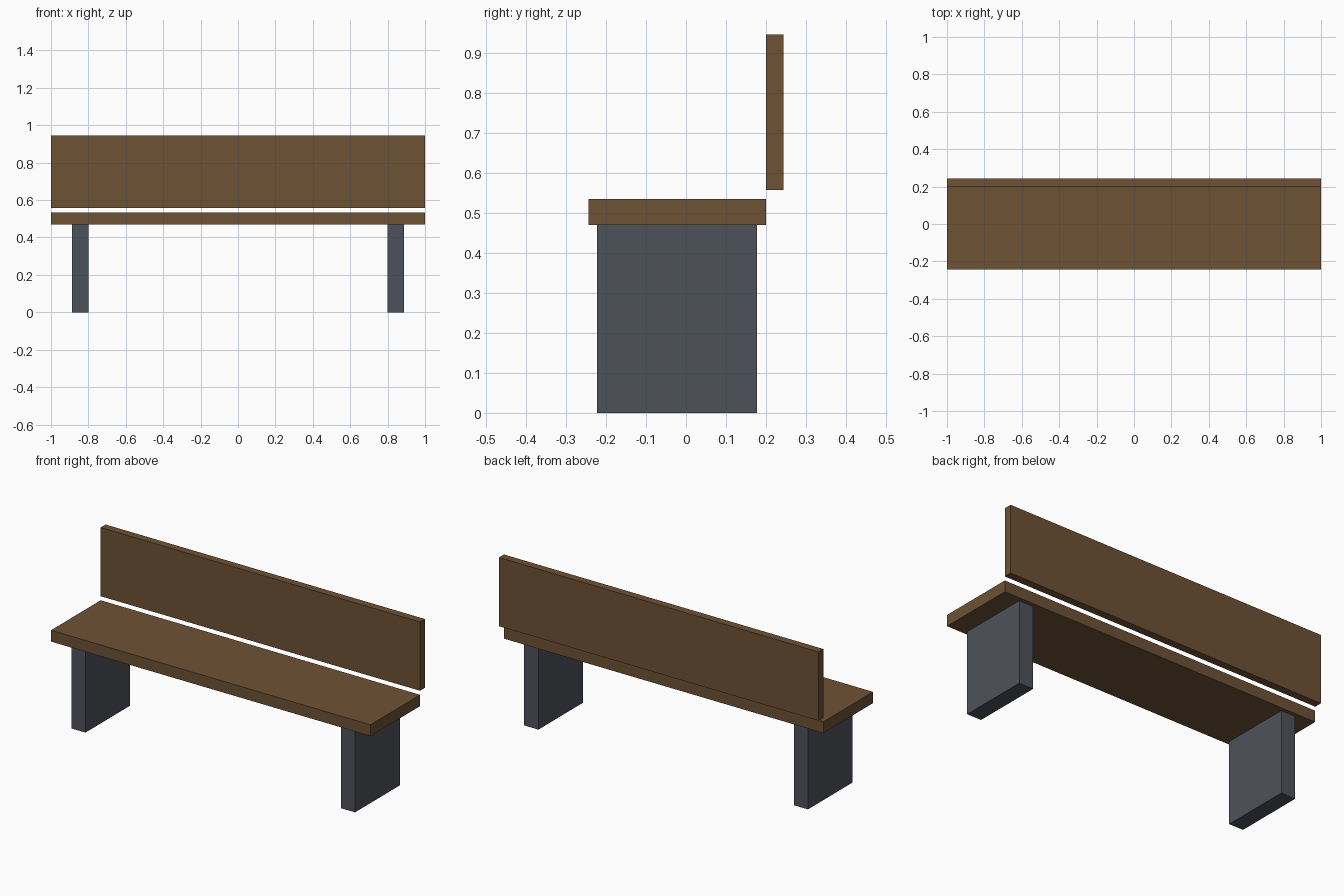
import bpy

if "Cube" in bpy.data.objects:
    bpy.data.objects.remove(bpy.data.objects["Cube"])


def material(name, color):
    m = bpy.data.materials.new(name)
    m.diffuse_color = (*color, 1.0)
    m.use_nodes = True
    m.node_tree.nodes["Principled BSDF"].inputs["Base Color"].default_value = m.diffuse_color
    return m


def box(name, lo, hi, mat):
    """Axis-aligned box between two corners."""
    bpy.ops.mesh.primitive_cube_add(size=1)
    ob = bpy.context.object
    ob.name = name
    ob.location = [(a + b) / 2 for a, b in zip(lo, hi)]
    ob.scale = [b - a for a, b in zip(lo, hi)]
    bpy.ops.object.transform_apply(location=True, rotation=False, scale=True)
    ob.data.materials.append(mat)
    return ob


wood = material("brown wood", (0.156, 0.084, 0.035))
stone = material("dark grey", (0.076, 0.084, 0.102))

# Seat plank and floating backrest plank
box("seat", (-1, -0.244, 0.47), (1, 0.2, 0.534), wood)
box("backrest", (-1, 0.2, 0.557), (1, 0.244, 0.946), wood)

# Slab legs, mirrored left and right
for side, x in (("left", -0.844), ("right", 0.844)):
    box(side + "_leg", (x - 0.0445, -0.222, 0), (x + 0.0445, 0.178, 0.47), stone)
